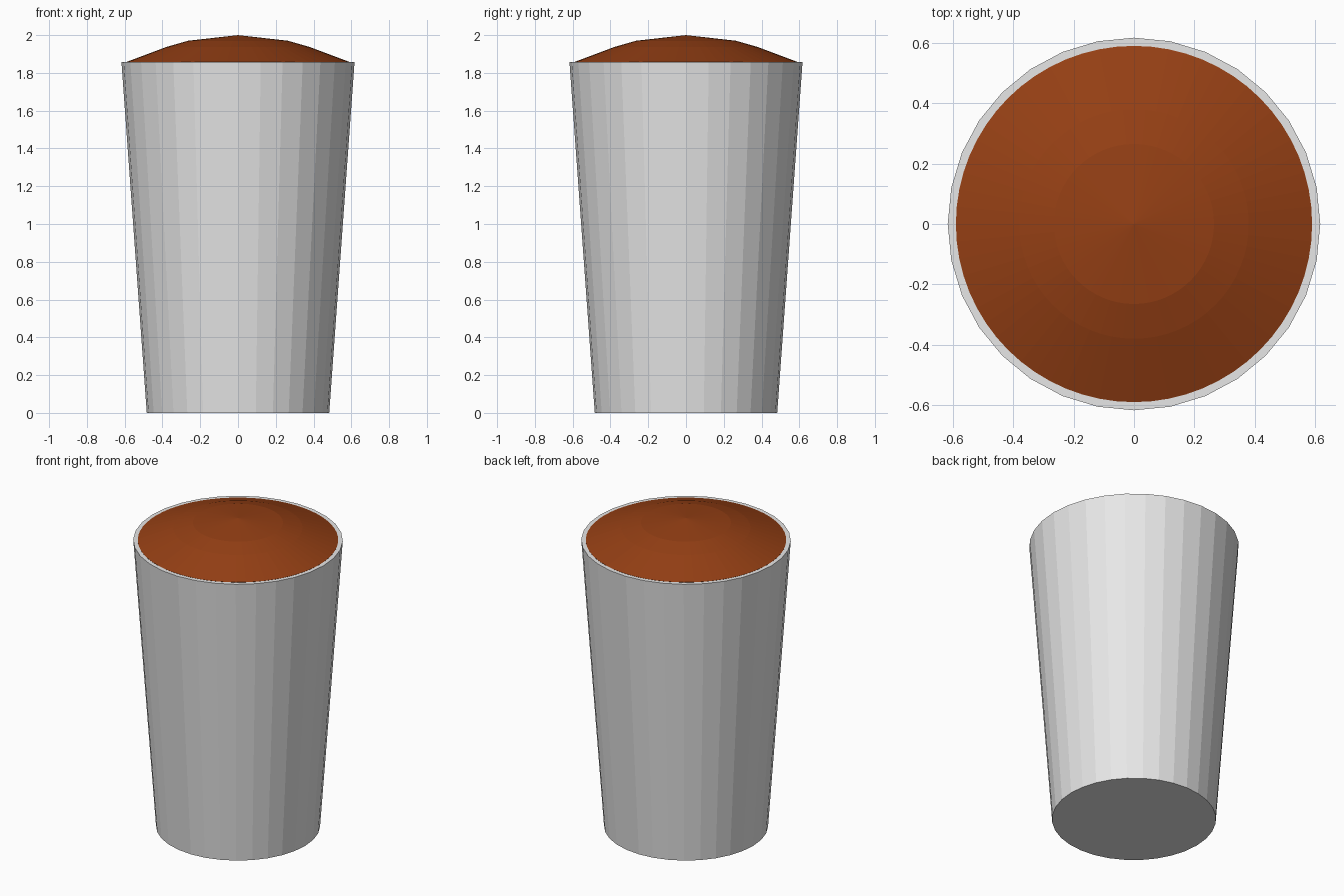
import bpy, bmesh, math

if "Cube" in bpy.data.objects:
    bpy.data.objects.remove(bpy.data.objects["Cube"])

SIDES = 32


def material(name, rgb):
    m = bpy.data.materials.new(name)
    m.diffuse_color = (*rgb, 1)
    m.use_nodes = True
    m.node_tree.nodes["Principled BSDF"].inputs["Base Color"].default_value = m.diffuse_color
    return m


def lathe(name, profile, mat, sides=SIDES):
    """Spin an (r, z) profile around z; points with r = 0 become poles."""
    bm = bmesh.new()
    rings = []
    for r, z in profile:
        if r == 0:
            rings.append([bm.verts.new((0, 0, z))] * sides)
        else:
            rings.append([bm.verts.new((r * math.cos(2 * math.pi * i / sides),
                                        r * math.sin(2 * math.pi * i / sides), z))
                          for i in range(sides)])
    for a, b in zip(rings, rings[1:]):
        for i in range(sides):
            j = (i + 1) % sides
            bm.faces.new(list(dict.fromkeys((a[i], a[j], b[j], b[i]))))
    bmesh.ops.recalc_face_normals(bm, faces=bm.faces)
    me = bpy.data.meshes.new(name)
    bm.to_mesh(me)
    bm.free()
    me.materials.append(mat)
    ob = bpy.data.objects.new(name, me)
    bpy.context.collection.objects.link(ob)
    return ob


grey = material("light grey", (0.8, 0.8, 0.8))
brown = material("chocolate brown", (0.3, 0.05, 0.007))

# Tapered cup with a flat rim; the inner wall stops just under the filling
lathe("cup", [(0, 0), (0.483, 0), (0.617, 1.857), (0.59, 1.857),
              (0.585, 1.80), (0, 1.80)], grey)

# Domed filling
lathe("filling", [(0, 1.81), (0.58, 1.81), (0.59, 1.858), (0.38, 1.937),
                  (0.265, 1.97), (0, 2.0)], brown, 64)
